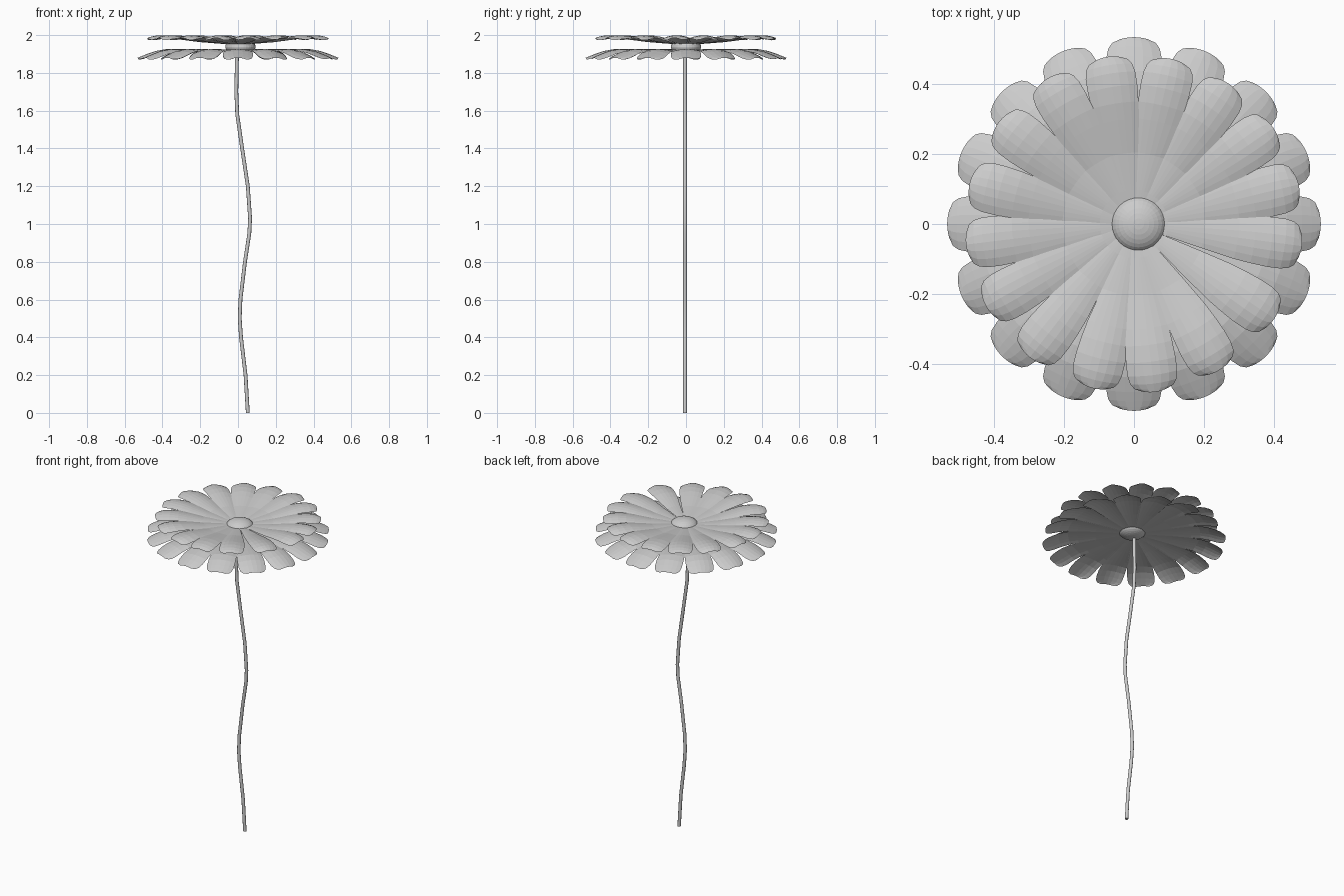
import bpy, bmesh, math, random
from mathutils import Vector

if "Cube" in bpy.data.objects:
    bpy.data.objects.remove(bpy.data.objects["Cube"])

random.seed(4)

grey = bpy.data.materials.new("light_grey")
grey.diffuse_color = (0.6, 0.6, 0.6, 1)
grey.use_nodes = True
grey.node_tree.nodes["Principled BSDF"].inputs["Base Color"].default_value = grey.diffuse_color


def add_object(name, bm):
    mesh = bpy.data.meshes.new(name)
    bm.to_mesh(mesh)
    bm.free()
    mesh.materials.append(grey)
    obj = bpy.data.objects.new(name, mesh)
    bpy.context.collection.objects.link(obj)
    return obj


def interp(points, x):
    for (x0, y0), (x1, y1) in zip(points, points[1:]):
        if x <= x1:
            return y0 + (y1 - y0) * (x - x0) / (x1 - x0)
    return points[-1][1]


# petal outline: fraction of the length, half width
OUTLINE = [(0.04, 0.007), (0.2, 0.022), (0.42, 0.043), (0.62, 0.061), (0.72, 0.067),
           (0.82, 0.071), (0.90, 0.071), (0.95, 0.066), (0.98, 0.056), (1.0, 0.036)]


def petal_ring(name, angles, length, profile, arch):
    """A ring of thin arched petals; profile is height against radius."""
    bm = bmesh.new()
    cols = 6
    for deg in angles:
        a = math.radians(deg)
        out = Vector((math.cos(a), math.sin(a), 0))
        side = Vector((-math.sin(a), math.cos(a), 0))
        tilt = random.uniform(-0.03, 0.03)
        rows = []
        for t, half in OUTLINE:
            half *= length / 0.48
            row = []
            for i in range(cols + 1):
                s = 2 * i / cols - 1
                z = interp(profile, t * length) - arch * t * s * s * half / 0.07
                r = t * length - 0.006 * t * s * s
                p = out * r + side * (s * half)
                p.z = z + tilt * s * half
                row.append(bm.verts.new(p))
            rows.append(row)
        for r0, r1 in zip(rows, rows[1:]):
            for i in range(cols):
                bm.faces.new((r0[i], r1[i], r1[i + 1], r0[i + 1]))
    return add_object(name, bm)


# upper petals, slightly uneven spacing, rising towards the tips
upper_angles = [13.5, 34.6, 56, 77, 99, 120.5, 143, 166,
                187, 209, 232, 256, 277, 300, 326, 352.5]
petal_ring("upper_petals", upper_angles, 0.482,
           [(0, 1.945), (0.2, 1.968), (0.34, 1.994), (0.41, 2.0), (0.45, 1.996), (0.482, 1.985)], 0.018)

# lower petals, longer, with drooping tips
petal_ring("lower_petals", [i * 22.5 for i in range(16)], 0.532,
           [(0, 1.92), (0.2, 1.925), (0.38, 1.926), (0.44, 1.915), (0.49, 1.897), (0.532, 1.88)], 0.014)

# flattened flower centre
bm = bmesh.new()
bmesh.ops.create_uvsphere(bm, u_segments=32, v_segments=16, radius=1)
bmesh.ops.scale(bm, vec=(0.08, 0.08, 0.044), verts=bm.verts)
bmesh.ops.translate(bm, vec=(0.013, 0, 1.938), verts=bm.verts)
add_object("flower_centre", bm)

# wavy stem, a swept tube
path = [(0.052, 0), (0.04, 0.2), (0.016, 0.4), (0.009, 0.5), (0.013, 0.6), (0.037, 0.8),
        (0.06, 0.95), (0.064, 1.03), (0.052, 1.2), (0.022, 1.4), (-0.004, 1.58),
        (-0.009, 1.7), (-0.005, 1.92)]
bm = bmesh.new()
sides, radius = 12, 0.010
rings = [[bm.verts.new((x + radius * math.cos(2 * math.pi * i / sides),
                        -0.005 + radius * math.sin(2 * math.pi * i / sides), z))
          for i in range(sides)] for x, z in path]
for r0, r1 in zip(rings, rings[1:]):
    for i in range(sides):
        j = (i + 1) % sides
        bm.faces.new((r0[i], r0[j], r1[j], r1[i]))
bm.faces.new(rings[0][::-1])
bm.faces.new(rings[-1])
stem = add_object("stem", bm)
for poly in stem.data.polygons:
    poly.use_smooth = len(poly.vertices) == 4
